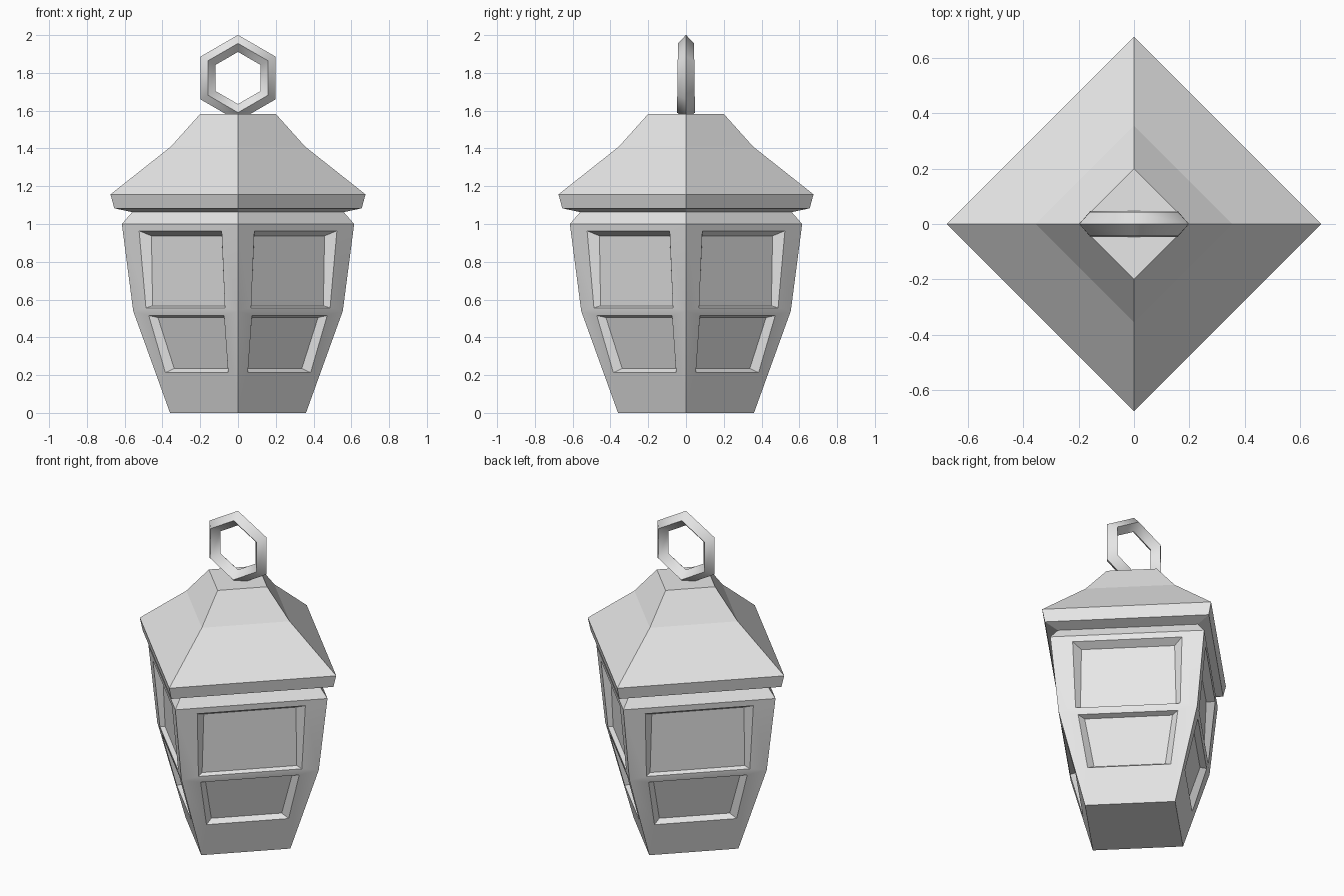
import bpy, bmesh, math
from mathutils import Vector

cube = bpy.data.objects.get("Cube")
if cube:
    bpy.data.objects.remove(cube, do_unlink=True)

metal = bpy.data.materials.new("plain grey")
metal.use_nodes = True
grey = (0.8, 0.8, 0.8, 1)
metal.diffuse_color = grey
metal.node_tree.nodes["Principled BSDF"].inputs["Base Color"].default_value = grey

CORNERS = [Vector((1, 0, 0)), Vector((0, 1, 0)), Vector((-1, 0, 0)), Vector((0, -1, 0))]


def wall_point(side, radius, z, t, depth=0):
    """Point on one wall, t running from corner to corner, pushed inward by depth."""
    a, b = CORNERS[side], CORNERS[(side + 1) % 4]
    p = a.lerp(b, t) * radius - (a + b).normalized() * depth
    p.z = z
    return p


def quad_loop(side, low, high):
    """Four wall points; low and high are (radius, z, margin, inset)."""
    pts = []
    for (r, z, m, i), ends in ((low, (0, 1)), (high, (1, 0))):
        edge = m + i / (r * math.sqrt(2))
        pts += [wall_point(side, r, z, 1 - edge if e else edge, i) for e in ends]
    return pts


def add_face(bm, pts):
    bm.faces.new([bm.verts.new(p) for p in pts])


def bridge(bm, outer, inner):
    for j in range(4):
        k = (j + 1) % 4
        add_face(bm, (outer[j], outer[k], inner[k], inner[j]))


def finish(bm, name, smooth_angle=None):
    bmesh.ops.remove_doubles(bm, verts=bm.verts, dist=0.0005)
    mesh = bpy.data.meshes.new(name)
    bm.to_mesh(mesh)
    bm.free()
    obj = bpy.data.objects.new(name, mesh)
    bpy.context.collection.objects.link(obj)
    mesh.materials.append(metal)
    if smooth_angle:
        bpy.ops.object.select_all(action='DESELECT')
        obj.select_set(True)
        bpy.context.view_layer.objects.active = obj
        bpy.ops.object.shade_smooth_by_angle(angle=math.radians(smooth_angle))
    return obj


def build_walls(bm, low, high, window=None):
    """Four walls between two (radius, z) levels, optionally with a sunken window.
    window = bottom and top, each (z, margin, inset, z of the sunken edge)."""
    for side in range(4):
        outer = quad_loop(side, (*low, 0, 0), (*high, 0, 0))
        if not window:
            add_face(bm, outer)
            continue
        rim, pane = [], []
        for z, margin, inset, pane_z in window:
            def radius(h):
                return low[0] + (high[0] - low[0]) * (h - low[1]) / (high[1] - low[1])
            rim.append((radius(z), z, margin, 0))
            pane.append((radius(pane_z), pane_z, margin, inset))
        rim, pane = quad_loop(side, *rim), quad_loop(side, *pane)
        bridge(bm, outer, rim)
        bridge(bm, rim, pane)
        add_face(bm, pane)


# Body: tapered walls with a lower and an upper window on each side
base, waist, shoulder, neck = (0.36, 0), (0.555, 0.54), (0.615, 1.0), (0.56, 1.063)
bm = bmesh.new()
build_walls(bm, base, waist, ((0.213, 0.12, 0.038, 0.235), (0.515, 0.135, 0.032, 0.505)))
build_walls(bm, waist, shoulder, ((0.556, 0.125, 0.026, 0.567), (0.964, 0.142, 0.044, 0.937)))
build_walls(bm, shoulder, neck)
add_face(bm, [wall_point(s, *base, 0) for s in (3, 2, 1, 0)])
finish(bm, "lantern_body", 30)

# Roof: eaves, slope and flat cap
roof = [neck, (0.655, 1.083), (0.675, 1.157), (0.355, 1.41), (0.2, 1.583)]
bm = bmesh.new()
for low, high in zip(roof, roof[1:]):
    build_walls(bm, low, high)
add_face(bm, [wall_point(s, *roof[-1], 0) for s in range(4)])
finish(bm, "roof")

# Hanging ring: six segments with a diamond cross-section
bm = bmesh.new()
major, minor, centre = 0.183, 0.045, 1.773
rings = []
for k in range(6):
    a = math.radians(90 + 60 * k)
    section = []
    for dr, dy in ((minor, 0), (0, minor), (-minor, 0), (0, -minor)):
        r = major + dr
        thick = 1 - 0.3 * math.sin(a) * major
        section.append(Vector((r * math.cos(a), dy * thick, centre + r * math.sin(a))))
    rings.append(section)
for k in range(6):
    here, there = rings[k], rings[(k + 1) % 6]
    for j in range(4):
        n = (j + 1) % 4
        add_face(bm, (here[j], here[n], there[n], there[j]))
bmesh.ops.remove_doubles(bm, verts=bm.verts, dist=0.0005)
bmesh.ops.recalc_face_normals(bm, faces=bm.faces)
finish(bm, "hanging_ring", 50)
